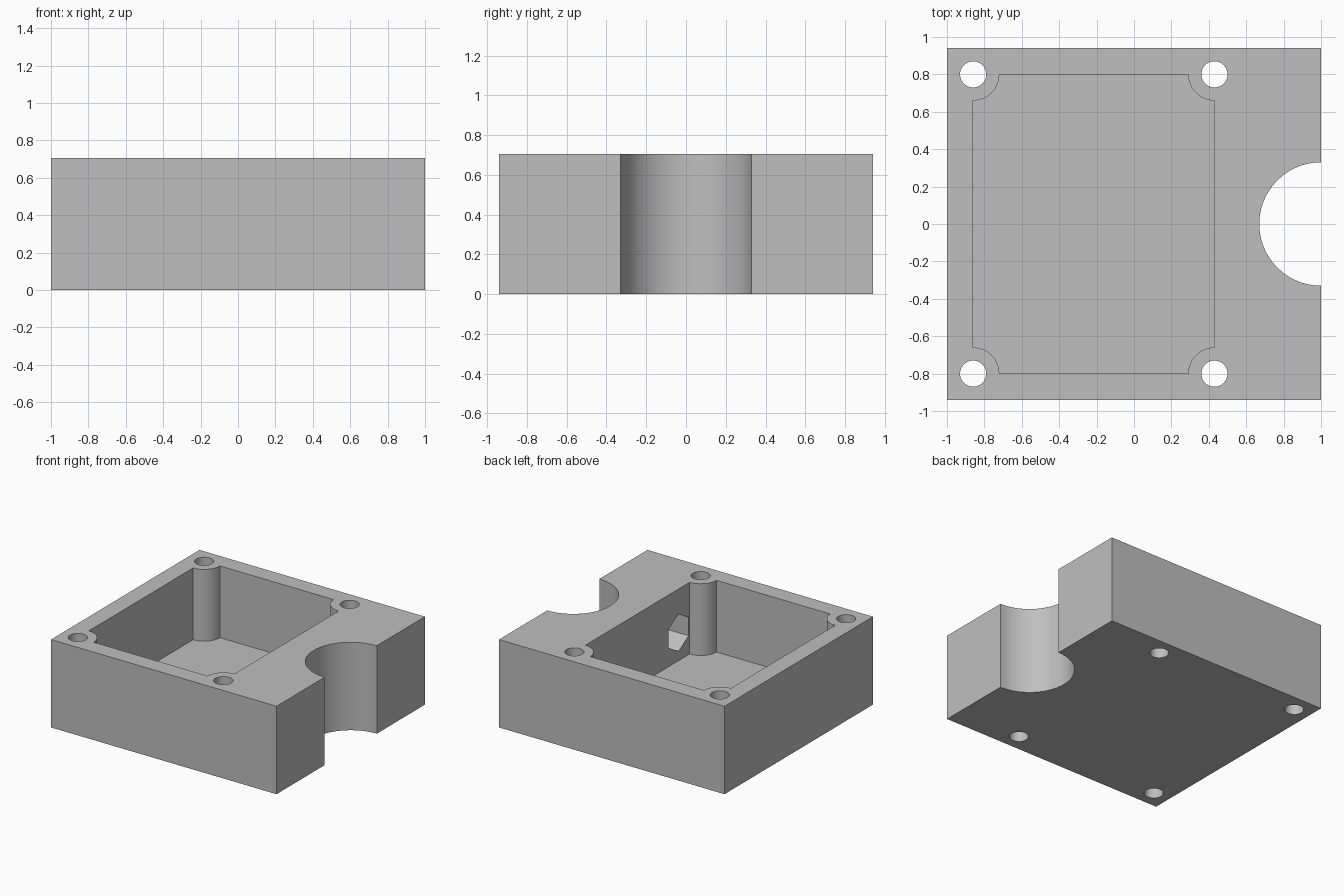
import bpy
import bmesh
from math import pi, cos, sin, radians
from mathutils import Matrix

default = bpy.data.objects.get("Cube")
if default:
    bpy.data.objects.remove(default, do_unlink=True)

# Overall sizes
HALF_X, HALF_Y, HEIGHT = 1.0, 0.94, 0.705
LEFT, RIGHT, SIDE = -0.86, 0.43, 0.80      # pocket walls, also bore centres
FLOOR = 0.13
POST_R, BORE_R = 0.14, 0.07
NOTCH_R = 0.33
SCREW_Y, SCREW_Z, SCREW_R = 0.52, 0.355, 0.078
NUT_R, NUT_END = 0.148, 0.72

grey = bpy.data.materials.new("plain grey")
grey.use_nodes = True
colour = (0.52, 0.52, 0.52, 1.0)
grey.diffuse_color = colour
grey.node_tree.nodes["Principled BSDF"].inputs["Base Color"].default_value = colour


def arc(cx, cy, radius, start, end, steps):
    """Points along an arc, both ends included."""
    angles = [start + (end - start) * i / steps for i in range(steps + 1)]
    return [(cx + radius * cos(a), cy + radius * sin(a)) for a in angles]


def circle(cx, cy, radius, sides):
    return arc(cx, cy, radius, 0, 2 * pi, sides)[:-1]


def prism(name, outline, low, high, along_x=False):
    """Extrude an outline along z, or a (y, z) outline along x."""
    bm = bmesh.new()
    face = bm.faces.new([bm.verts.new((a, b, low)) for a, b in outline])
    grown = bmesh.ops.extrude_face_region(bm, geom=[face])
    moved = [v for v in grown["geom"] if isinstance(v, bmesh.types.BMVert)]
    bmesh.ops.translate(bm, verts=moved, vec=(0, 0, high - low))
    if along_x:
        swap = Matrix(((0, 0, 1, 0), (1, 0, 0, 0), (0, 1, 0, 0), (0, 0, 0, 1)))
        bm.transform(swap)
    bmesh.ops.recalc_face_normals(bm, faces=bm.faces)
    mesh = bpy.data.meshes.new(name)
    bm.to_mesh(mesh)
    bm.free()
    obj = bpy.data.objects.new(name, mesh)
    bpy.context.collection.objects.link(obj)
    mesh.materials.append(grey)
    return obj


# Solid block
block = prism("housing", [(-HALF_X, -HALF_Y), (HALF_X, -HALF_Y),
                          (HALF_X, HALF_Y), (-HALF_X, HALF_Y)], 0, HEIGHT)

# Open pocket whose corners bend inward around the posts
corners = [(LEFT, -SIDE, 90), (RIGHT, -SIDE, 180),
           (RIGHT, SIDE, 270), (LEFT, SIDE, 360)]
pocket = []
for x, y, start in corners:
    pocket += arc(x, y, POST_R, radians(start), radians(start - 90), 16)
cutters = [prism("pocket_cutter", pocket, FLOOR, HEIGHT + 0.1)]

# Through bores in the corner posts
for x, y, _ in corners:
    cutters.append(prism("bore_cutter", circle(x, y, BORE_R, 40), -0.1, HEIGHT + 0.1))

# Half-round notch in the thick side
cutters.append(prism("notch_cutter", circle(HALF_X, 0, NOTCH_R, 96), -0.1, HEIGHT + 0.1))

# Cross screw holes with hexagonal nut recesses opening into the pocket
for y in (-SCREW_Y, SCREW_Y):
    cutters.append(prism("screw_cutter", circle(y, SCREW_Z, SCREW_R, 40),
                         NUT_END - 0.05, HALF_X + 0.1, True))
    hexagon = arc(y, SCREW_Z, NUT_R, pi / 6, pi / 6 + 2 * pi, 6)[:-1]
    cutters.append(prism("nut_cutter", hexagon, RIGHT - 0.1, NUT_END, True))

bpy.context.view_layer.objects.active = block
block.select_set(True)
for cutter in cutters:
    cutter.hide_render = True
    mod = block.modifiers.new(cutter.name, "BOOLEAN")
    mod.operation = "DIFFERENCE"
    mod.solver = "EXACT"
    mod.object = cutter
    bpy.ops.object.modifier_apply(modifier=mod.name)
    bpy.data.objects.remove(cutter, do_unlink=True)

bpy.ops.object.shade_smooth_by_angle(angle=radians(30))
